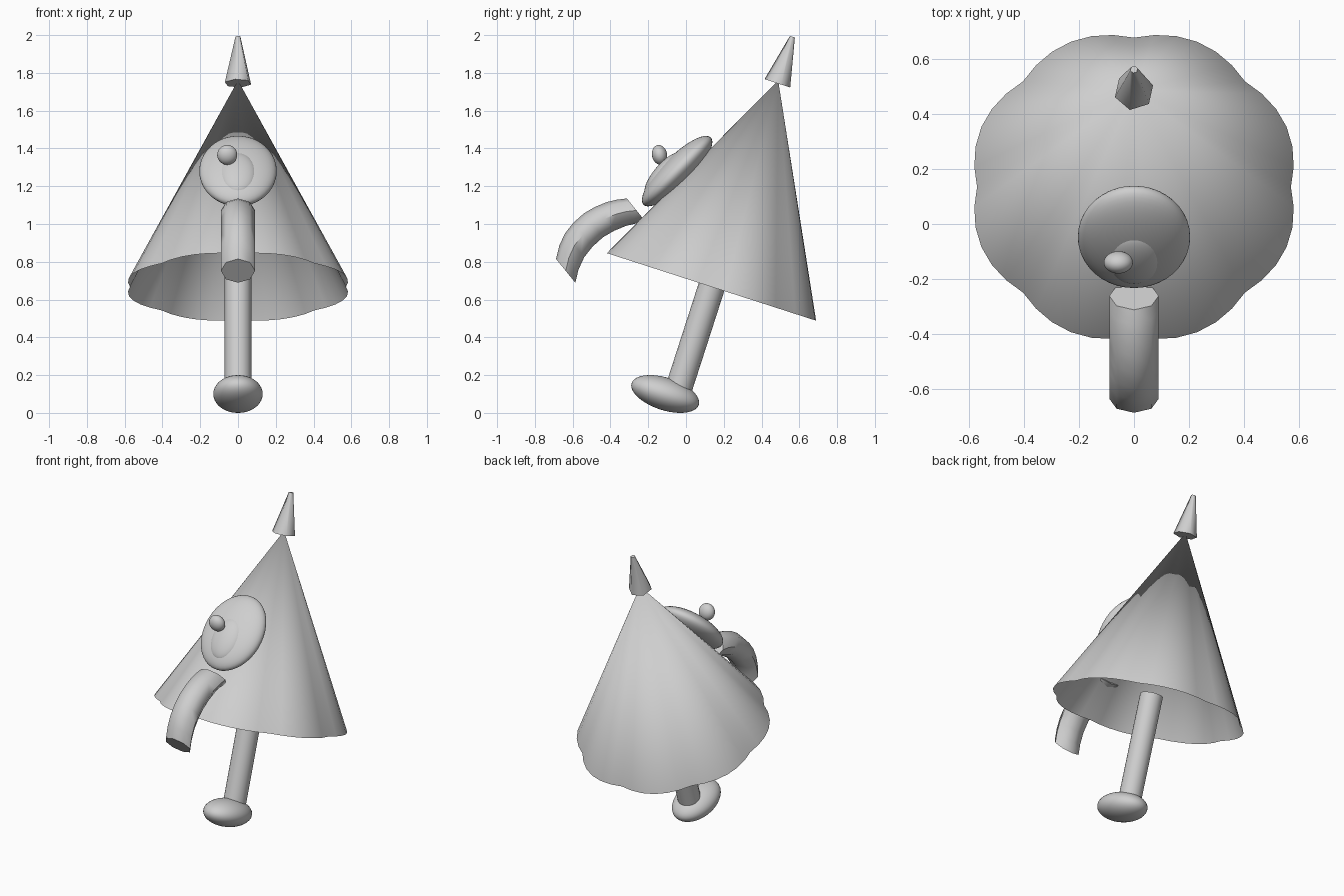
import bpy, bmesh, math
from mathutils import Vector, Matrix

if "Cube" in bpy.data.objects:
    bpy.data.objects.remove(bpy.data.objects["Cube"])

TILT = math.atan2(0.355, 1.1)            # whole figure leans back
LEAN = Matrix.Rotation(-TILT, 4, 'X')

grey = bpy.data.materials.new("plain_grey")
grey.diffuse_color = (0.62, 0.62, 0.62, 1)
grey.use_nodes = True
grey.node_tree.nodes["Principled BSDF"].inputs["Base Color"].default_value = grey.diffuse_color


def finish(name, bm, angle=40, closed=True):
    if closed:
        bmesh.ops.recalc_face_normals(bm, faces=bm.faces)
    me = bpy.data.meshes.new(name)
    bm.to_mesh(me)
    bm.free()
    me.materials.append(grey)
    ob = bpy.data.objects.new(name, me)
    bpy.context.collection.objects.link(ob)
    bpy.ops.object.select_all(action='DESELECT')
    ob.select_set(True)
    bpy.context.view_layer.objects.active = ob
    bpy.ops.object.shade_smooth_by_angle(angle=math.radians(angle))
    return ob


def ellipsoid(name, centre, semi, tilt_x):
    bm = bmesh.new()
    bmesh.ops.create_uvsphere(bm, u_segments=40, v_segments=24, radius=1)
    mat = (Matrix.Translation(centre) @ Matrix.Rotation(tilt_x, 4, 'X')
           @ Matrix.Diagonal((*semi, 1)))
    bm.transform(mat)
    return finish(name, bm)


def frustum(name, bottom, top, r1, r2, sides, turn=0, angle=40):
    bottom, top = Vector(bottom), Vector(top)
    bm = bmesh.new()
    bmesh.ops.create_cone(bm, cap_ends=True, segments=sides, radius1=r1,
                          radius2=r2, depth=(top - bottom).length)
    bm.transform(Matrix.Translation((bottom + top) / 2) @ LEAN
                 @ Matrix.Rotation(turn, 4, 'Z'))
    return finish(name, bm, angle)


# Canopy: open cone with eight scallops
LOBES, STEPS = 8, 6
bm = bmesh.new()
apex = bm.verts.new((0, 0, 1.149))
rim = []
for i in range(LOBES * STEPS):
    a = 2 * math.pi * i / (LOBES * STEPS)
    r = 0.572 + 0.03 * abs(math.sin(a * LOBES / 2))
    rim.append(bm.verts.new((r * math.cos(a), r * math.sin(a), 0)))
for i, v in enumerate(rim):
    bm.faces.new((v, rim[(i + 1) % len(rim)], apex))
bm.transform(Matrix.Translation((0, 0.135, 0.667)) @ LEAN)
finish("canopy", bm, closed=False)

# Pointed tip on top
frustum("top_spike", (0, 0.483, 1.745), (0, 0.564, 1.991), 0.073, 0.014, 6,
        math.radians(-12), 65)

# Leg and foot
frustum("leg", (0, -0.035, 0.14), (0, 0.166, 0.762), 0.071, 0.071, 16)
ellipsoid("foot", (0, -0.11, 0.1), (0.131, 0.187, 0.086), -TILT)

# Eye, built in a frame lying on the front slope
SLOPE = math.radians(45)
eye_centre = Vector((0, -0.047, 1.28))


def on_eye(t, n):
    return eye_centre + Matrix.Rotation(SLOPE, 3, 'X') @ Vector((0, t, n))


ellipsoid("eye", eye_centre, (0.205, 0.252, 0.078), SLOPE)
ellipsoid("pupil", on_eye(-0.062, 0.043), (0.1, 0.14, 0.048),
          SLOPE + math.radians(4.6))
ellipsoid("eye_glint", (-0.057, -0.14, 1.366), (0.053, 0.04, 0.053),
          math.radians(12))

# Trunk: octagonal section moved along a drooping path without turning
path = [(-0.262, 1.072), (-0.315, 1.066), (-0.368, 1.053), (-0.43, 1.028),
        (-0.49, 0.993), (-0.545, 0.944), (-0.59, 0.887), (-0.62, 0.822),
        (-0.637, 0.752)]
bm = bmesh.new()
rings = []
for y, z in path:
    ring = []
    for k in range(8):
        a = k * math.pi / 4
        s = math.cos(a)
        ring.append(bm.verts.new((0.09 * math.sin(a), y - 0.051 * s,
                                  z + 0.063 * s)))
    rings.append(ring)
for lo, hi in zip(rings, rings[1:]):
    for k in range(8):
        j = (k + 1) % 8
        bm.faces.new((lo[k], lo[j], hi[j], hi[k]))
bm.faces.new(rings[0])
bm.faces.new(rings[-1])
finish("trunk", bm, 50)
